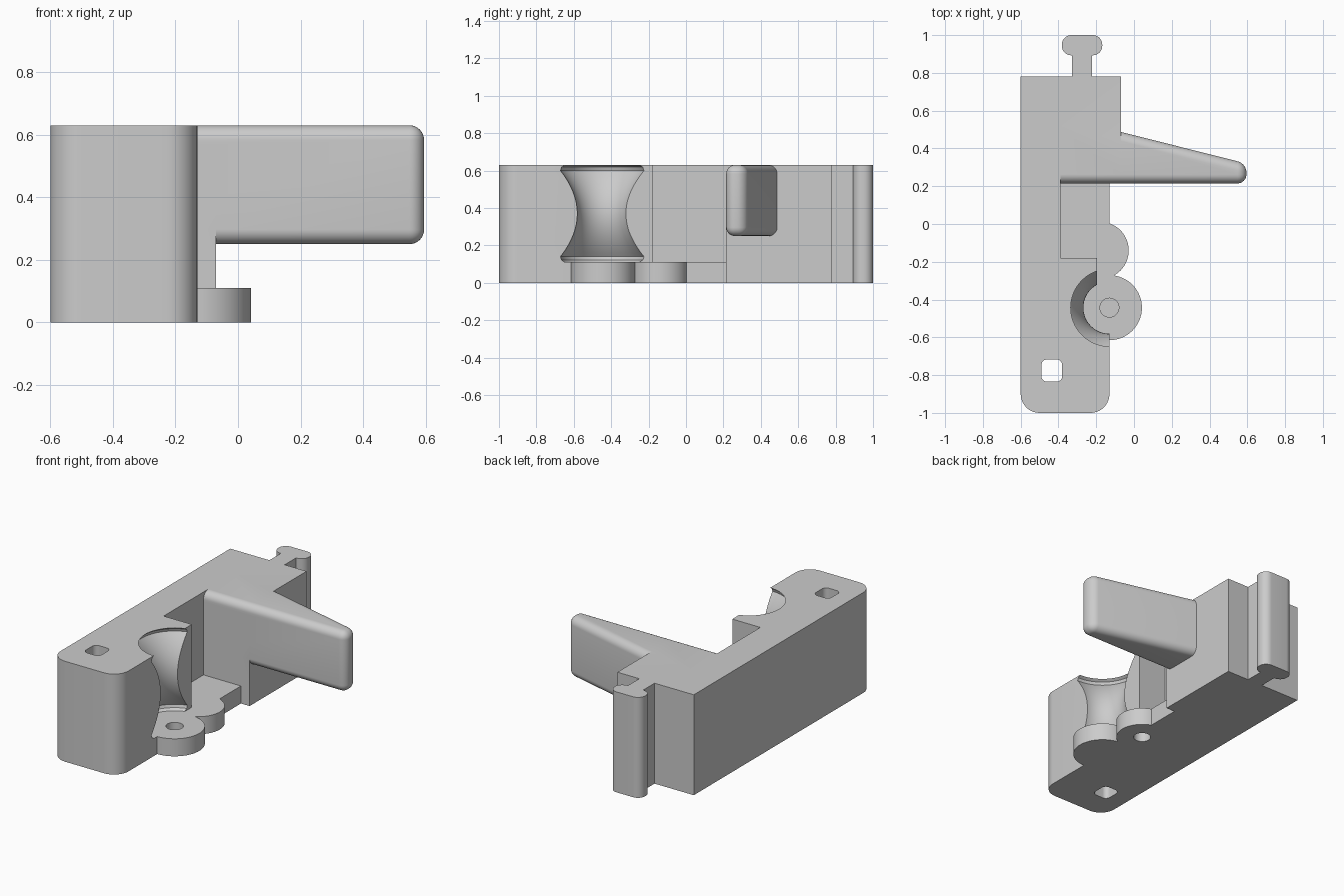
import bpy, bmesh
from math import cos, sin, pi, radians

cube = bpy.data.objects.get("Cube")
if cube:
    bpy.data.objects.remove(cube)

grey = bpy.data.materials.new("light grey plastic")
grey.use_nodes = True
grey.diffuse_color = (0.6, 0.6, 0.6, 1)
grey.node_tree.nodes["Principled BSDF"].inputs["Base Color"].default_value = (0.6, 0.6, 0.6, 1)


def finish(name, bm):
    bmesh.ops.recalc_face_normals(bm, faces=bm.faces)
    mesh = bpy.data.meshes.new(name)
    bm.to_mesh(mesh)
    bm.free()
    mesh.materials.append(grey)
    obj = bpy.data.objects.new(name, mesh)
    bpy.context.collection.objects.link(obj)
    return obj


def prism(name, outline, z0, z1):
    """Extrude a flat outline from z0 to z1."""
    bm = bmesh.new()
    face = bm.faces.new([bm.verts.new((x, y, z0)) for x, y in outline])
    top = bmesh.ops.extrude_face_region(bm, geom=[face])["geom"]
    for v in top:
        if isinstance(v, bmesh.types.BMVert):
            v.co.z = z1
    return finish(name, bm)


def arc(cx, cy, r, start, end, steps=10):
    angles = [radians(start + (end - start) * i / steps) for i in range(steps + 1)]
    return [(cx + r * cos(a), cy + r * sin(a)) for a in angles]


def rounded(x0, y0, x1, y1, r):
    return (arc(x0 + r, y0 + r, r, 180, 270) + arc(x1 - r, y0 + r, r, 270, 360)
            + arc(x1 - r, y1 - r, r, 0, 90) + arc(x0 + r, y1 - r, r, 90, 180))


def box(name, x0, y0, x1, y1, z0, z1):
    return prism(name, [(x0, y0), (x1, y0), (x1, y1), (x0, y1)], z0, z1)


def disc(name, x, y, r, z0, z1):
    return prism(name, arc(x, y, r, 0, 360, 64)[:-1], z0, z1)


def lathe(name, cx, cy, profile, steps=64):
    """Closed solid of revolution from (radius, z) points."""
    bm = bmesh.new()
    rings = [[bm.verts.new((cx + r * cos(2 * pi * i / steps), cy + r * sin(2 * pi * i / steps), z))
              for i in range(steps)] for r, z in profile]
    for low, high in zip(rings, rings[1:]):
        for i in range(steps):
            j = (i + 1) % steps
            bm.faces.new((low[i], low[j], high[j], high[i]))
    bm.faces.new(rings[0][::-1])
    bm.faces.new(rings[-1])
    return finish(name, bm)


def apply_modifier(obj, mod):
    bpy.context.view_layer.objects.active = obj
    bpy.ops.object.modifier_apply(modifier=mod.name)


def boolean(target, operation, tool):
    mod = target.modifiers.new("boolean", "BOOLEAN")
    mod.operation, mod.solver, mod.object = operation, "EXACT", tool
    apply_modifier(target, mod)
    bpy.data.objects.remove(tool)


H, BASE, WALL = 0.63, 0.11, 0.215
FRONT_PIN, BACK_PIN = (-0.13, -0.443), (-0.18, -0.14)

# Block with rounded front corners and a wider rear half
outline = (arc(-0.5, -0.9, 0.1, 180, 270) + arc(-0.23, -0.9, 0.1, 270, 360)
           + [(-0.13, WALL), (-0.07, WALL), (-0.07, 0.78), (-0.6, 0.78)])
body = prism("latch_body", outline, 0, H)

# Pocket, side relief and rebate for the rounded arm edge
boolean(body, "DIFFERENCE", box("pocket", -0.39, -0.18, 0.2, WALL, BASE, 0.8))
boolean(body, "DIFFERENCE", box("relief", -0.195, -0.443, 0.2, -0.17, BASE, 0.8))
boolean(body, "DIFFERENCE", box("rebate", -0.39, 0.2, 0.2, 0.262, 0.57, 0.8))

# Waisted roller seat with rounded lips
waist = [(0.138 + 0.09 * ((i - 12) / 12) ** 2, 0.37 + 0.23 * (i - 12) / 12) for i in range(25)]
seat = [(0.205, BASE), (0.222, 0.122)] + waist + [(0.222, 0.618), (0.205, H), (0.205, 0.8)]
boolean(body, "DIFFERENCE", lathe("roller_seat", *FRONT_PIN, seat))

# Two round ears at the foot
boolean(body, "UNION", disc("front_ear", *FRONT_PIN, 0.172, 0, BASE))
boolean(body, "UNION", disc("back_ear", *BACK_PIN, 0.152, 0, BASE))

# Pin holes and the square through hole
boolean(body, "DIFFERENCE", disc("top_pin_hole", *FRONT_PIN, 0.05, 0.05, 0.2))
boolean(body, "DIFFERENCE", disc("bottom_pin_hole", *BACK_PIN, 0.05, -0.1, 0.06))
boolean(body, "DIFFERENCE", prism("square_hole", rounded(-0.49, -0.835, -0.38, -0.717, 0.03), -0.1, 0.8))

# Rear connector: neck and rounded head
boolean(body, "UNION", box("neck", -0.328, 0.7, -0.222, 0.93, 0, H))
boolean(body, "UNION", prism("head", rounded(-0.382, 0.893, -0.168, 1.0, 0.05), 0, H))

# Tapered arm with all edges rounded
arm = prism("arm", [(-0.46, WALL), (0.595, WALL), (0.595, 0.32), (-0.46, 0.586)], 0.25, H)
bevel = arm.modifiers.new("round", "BEVEL")
bevel.width, bevel.segments, bevel.limit_method = 0.047, 8, "NONE"
apply_modifier(arm, bevel)
boolean(body, "UNION", arm)

bpy.ops.object.select_all(action="DESELECT")
body.select_set(True)
bpy.context.view_layer.objects.active = body
bpy.ops.object.shade_smooth_by_angle(angle=radians(30))
